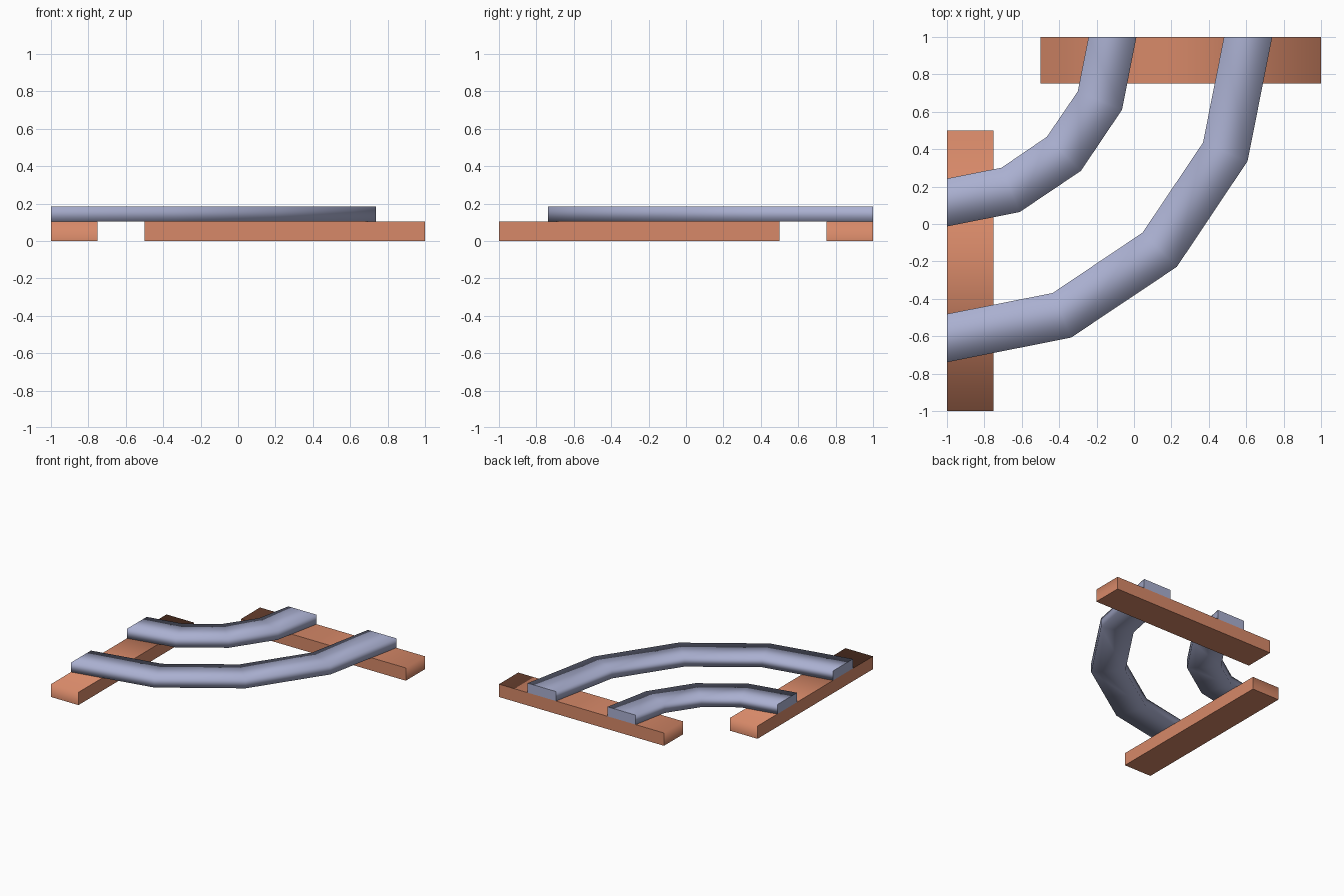
import bpy, bmesh

if "Cube" in bpy.data.objects:
    bpy.data.objects.remove(bpy.data.objects["Cube"])

DECK, TOP = 0.105, 0.183   # top of the sleepers, top of the rails


def material(name, rgb):
    m = bpy.data.materials.new(name)
    m.diffuse_color = (*rgb, 1)
    m.use_nodes = True
    m.node_tree.nodes["Principled BSDF"].inputs["Base Color"].default_value = m.diffuse_color
    return m


wood = material("warm brown wood", (0.68, 0.25, 0.14))
metal = material("blue grey metal", (0.40, 0.43, 0.63))


def strip(name, inner, outer, z0, z1, mat, sharp_ends):
    """Solid box strip between two edge paths; its top blends smoothly into
    the sides (sharp_ends) or into the ends (not sharp_ends)."""
    bm = bmesh.new()
    rings = [[bm.verts.new((*p, z)) for p, z in
              ((a, z0), (b, z0), (b, z1), (a, z1))] for a, b in zip(inner, outer)]
    for r, s in zip(rings, rings[1:]):
        for i in range(4):
            j = (i + 1) % 4
            bm.faces.new((r[i], r[j], s[j], s[i]))
    ends = [bm.faces.new(rings[0]), bm.faces.new(rings[-1])]
    bmesh.ops.recalc_face_normals(bm, faces=bm.faces)
    for f in bm.faces:
        f.smooth = True
    for e in bm.edges:
        low = all(v.co.z == z0 for v in e.verts)
        at_end = any(f in ends for f in e.link_faces)
        flat = max(abs(f.normal.z) for f in e.link_faces) > 0.5
        if sharp_ends:
            e.smooth = not (low or at_end)
        else:
            e.smooth = not low and at_end and flat
    me = bpy.data.meshes.new(name)
    bm.to_mesh(me)
    bm.free()
    me.materials.append(mat)
    ob = bpy.data.objects.new(name, me)
    bpy.context.collection.objects.link(ob)


def mirrored(half):
    """Complete a path by reflecting it over the corner diagonal y = -x."""
    return half + [(-y, -x) for x, y in reversed(half[:-1])]


# Sleepers along the two open ends of the corner
strip("left_sleeper", [(-1, -1), (-1, 0.5)], [(-0.75, -1), (-0.75, 0.5)],
      0, DECK, wood, False)
strip("back_sleeper", [(-0.5, 1), (1, 1)], [(-0.5, 0.75), (1, 0.75)],
      0, DECK, wood, False)

# Curved rails
strip("inner_rail",
      mirrored([(-1, 0.243), (-0.708, 0.301), (-0.466, 0.466)]),
      mirrored([(-1, -0.013), (-0.611, 0.064), (-0.284, 0.284)]),
      DECK, TOP, metal, True)
strip("outer_rail",
      mirrored([(-1, -0.481), (-0.435, -0.369), (0.046, -0.046)]),
      mirrored([(-1, -0.739), (-0.336, -0.607), (0.229, -0.229)]),
      DECK, TOP, metal, True)
